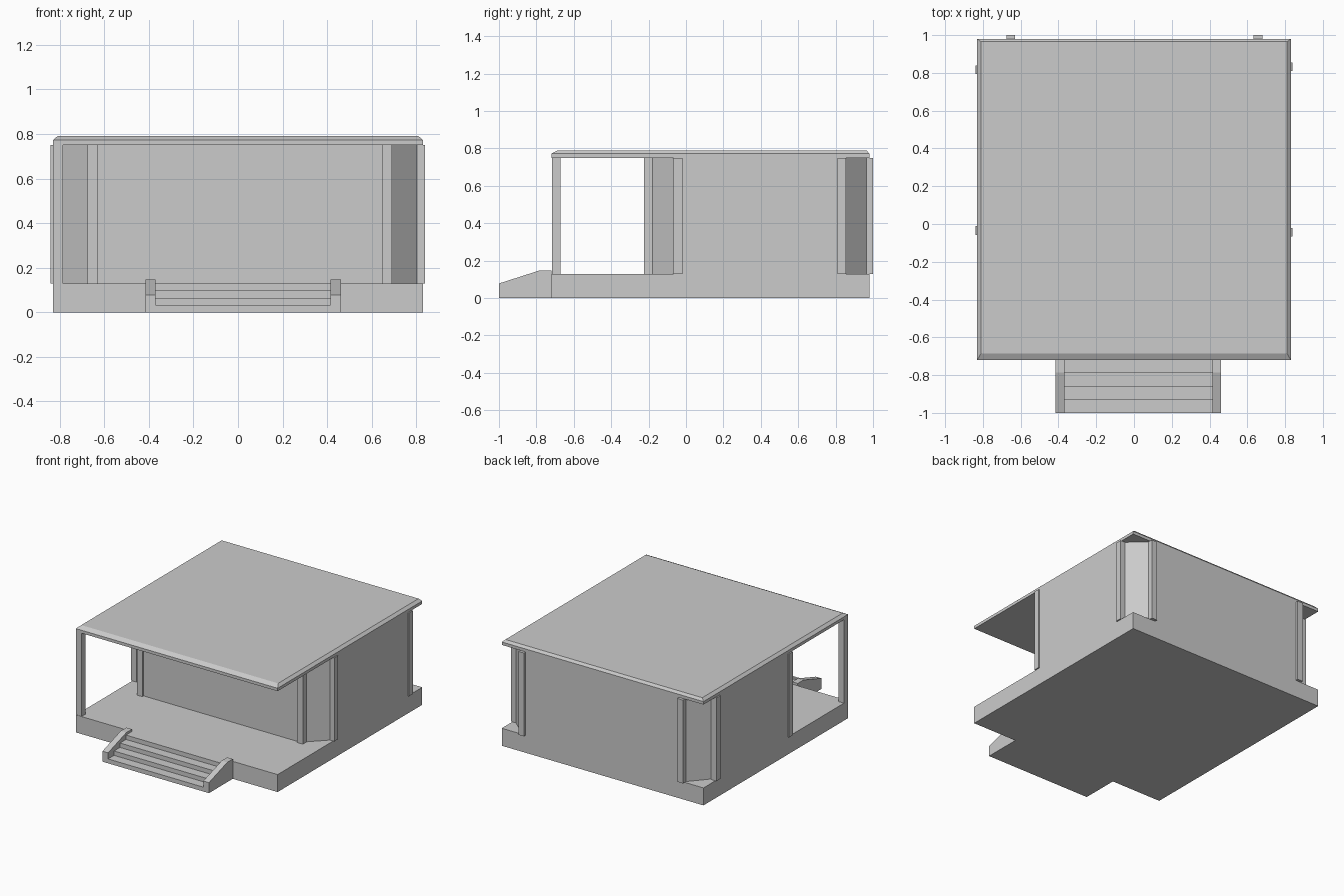
import bpy

if "Cube" in bpy.data.objects:
    bpy.data.objects.remove(bpy.data.objects["Cube"])


def mesh_object(name, verts, faces):
    mesh = bpy.data.meshes.new(name)
    mesh.from_pydata(verts, [], faces)
    mesh.update()
    obj = bpy.data.objects.new(name, mesh)
    bpy.context.collection.objects.link(obj)
    return obj


def loft(name, bottom_to_top):
    """Closed solid through rings of equal point count (counter-clockwise)."""
    n = len(bottom_to_top[0])
    verts = [p for ring in bottom_to_top for p in ring]
    faces = [tuple(reversed(range(n))), tuple(range(len(verts) - n, len(verts)))]
    for r in range(len(bottom_to_top) - 1):
        for i in range(n):
            j = (i + 1) % n
            faces.append((r * n + i, r * n + j, (r + 1) * n + j, (r + 1) * n + i))
    return mesh_object(name, verts, faces)


def prism_z(name, outline, z0, z1):
    return loft(name, [[(x, y, z) for x, y in outline] for z in (z0, z1)])


def prism_x(name, profile, x0, x1):
    return loft(name, [[(x, y, z) for y, z in profile] for x in (x0, x1)])


def rect(x0, x1, y0, y1):
    return [(x0, y0), (x1, y0), (x1, y1), (x0, y1)]


FLOOR, CEIL = 0.13, 0.75

# Platform
prism_z("platform", rect(-0.83, 0.83, -0.72, 0.98), 0, FLOOR)

# Front steps as one stepped profile, between two sloping cheek walls
stair = [(-1.0, 0.0), (-0.72, 0.0), (-0.72, FLOOR)]
for i in range(3, -1, -1):
    y, z = -1.0 + 0.07 * i, FLOOR * (i + 1) / 4
    if i < 3:
        stair.append((y + 0.07, z))
    stair.append((y, z))
prism_x("steps", stair, -0.37, 0.42)
cheek = [(-1.0, 0), (-0.72, 0), (-0.72, 0.147), (-0.785, 0.147), (-1.0, 0.078)]
for side, x in (("left", -0.415), ("right", 0.415)):
    prism_x(side + "_stair_cheek", cheek, x, x + 0.046)

# House body with four cut corners
body = [(-0.64, -0.21), (0.65, -0.21), (0.69, -0.18), (0.80, -0.07),
        (0.83, -0.03), (0.83, 0.82), (0.80, 0.855), (0.68, 0.965),
        (0.64, 0.98), (-0.64, 0.98), (-0.675, 0.965), (-0.785, 0.84),
        (-0.83, 0.80), (-0.83, -0.02), (-0.785, -0.06), (-0.675, -0.18)]
prism_z("house_walls", body, FLOOR, CEIL)

# Square posts either side of every cut corner, and the single porch post
posts = {
    "front_left_post": (-0.675, -0.225), "front_right_post": (0.645, -0.225),
    "back_left_post": (-0.675, 0.955), "back_right_post": (0.633, 0.955),
    "left_front_side_post": (-0.84, -0.057), "left_back_side_post": (-0.84, 0.794),
    "right_front_side_post": (0.793, -0.066), "right_back_side_post": (0.793, 0.81),
    "porch_post": (-0.83, -0.717),
}
for name, (x, y) in posts.items():
    prism_z(name, rect(x, x + 0.046, y, y + 0.046), FLOOR, CEIL)

# Flat roof with sloped upper edges
roof_rings = []
for x, y0, y1, z in ((0.83, -0.72, 0.98, CEIL), (0.83, -0.72, 0.98, 0.772),
                     (0.81, -0.685, 0.965, 0.79)):
    roof_rings.append([(px, py, z) for px, py in rect(-x, x, y0, y1)])
loft("roof", roof_rings)
